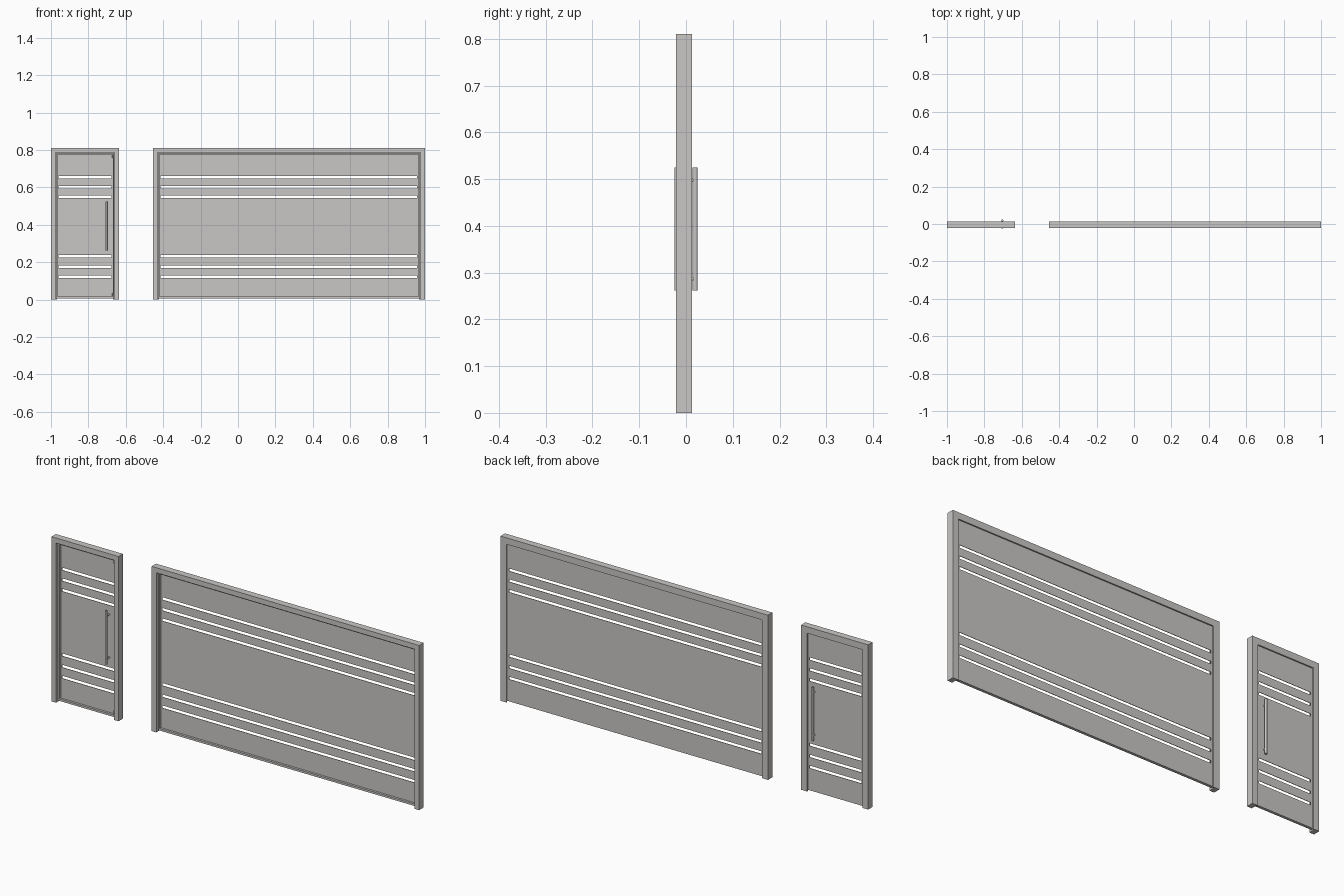
import bpy, bmesh
from mathutils import Matrix, Vector

if "Cube" in bpy.data.objects:
    bpy.data.objects.remove(bpy.data.objects["Cube"])

GREY = bpy.data.materials.new("warm light grey paint")
GREY.diffuse_color = (0.59, 0.575, 0.56, 1)
GREY.use_nodes = True
GREY.node_tree.nodes["Principled BSDF"].inputs["Base Color"].default_value = GREY.diffuse_color


def finish(name, bm):
    bmesh.ops.recalc_face_normals(bm, faces=bm.faces)
    me = bpy.data.meshes.new(name)
    bm.to_mesh(me)
    bm.free()
    me.materials.append(GREY)
    ob = bpy.data.objects.new(name, me)
    bpy.context.collection.objects.link(ob)
    return ob


def extrude_y(bm, faces, depth):
    ext = bmesh.ops.extrude_face_region(bm, geom=faces)
    for v in ext["geom"]:
        if isinstance(v, bmesh.types.BMVert):
            v.co.y += depth


def rod(name, a, b, r):
    a, b = Vector(a), Vector(b)
    d = b - a
    bm = bmesh.new()
    bmesh.ops.create_cone(
        bm, cap_ends=True, segments=20, radius1=r, radius2=r, depth=d.length,
        matrix=Matrix.Translation((a + b) / 2) @ d.to_track_quat('Z', 'Y').to_matrix().to_4x4())
    for f in bm.faces:
        f.smooth = len(f.verts) == 4
    for e in bm.edges:
        e.smooth = all(len(f.verts) == 4 for f in e.link_faces)
    return finish(name, bm)


def arch(name, x0, x1, top, w, y0, y1):
    """Upside-down U profile extruded from y0 to y1."""
    pts = [(x0, 0), (x0, top), (x1, top), (x1, 0),
           (x1 - w, 0), (x1 - w, top - w), (x0 + w, top - w), (x0 + w, 0)]
    bm = bmesh.new()
    f = bm.faces.new([bm.verts.new((x, y0, z)) for x, z in pts])
    extrude_y(bm, [f], y1 - y0)
    return finish(name, bm)


def pierced_sheet(name, xs, zs, y0, y1, is_hole):
    """Grid of cells given by xs and zs, without the hole cells, made solid."""
    bm = bmesh.new()
    grid = [[bm.verts.new((x, y0, z)) for x in xs] for z in zs]
    faces = []
    for r in range(len(zs) - 1):
        for c in range(len(xs) - 1):
            if not is_hole(r, c):
                faces.append(bm.faces.new((grid[r][c], grid[r][c + 1],
                                           grid[r + 1][c + 1], grid[r + 1][c])))
    extrude_y(bm, faces, y1 - y0)
    # Merge the flat cells so that only real edges stay
    bmesh.ops.dissolve_limit(bm, angle_limit=0.01, verts=bm.verts, edges=bm.edges)
    return finish(name, bm)


TOP = 0.81
SLOTS = (0.121, 0.175, 0.231, 0.549, 0.600, 0.653)
HALF = 0.0065


def gate(name, x0, x1):
    # Frame with a stop lip along its back edge
    arch(name + "_frame", x0, x1, TOP, 0.025, -0.021, 0.013)
    arch(name + "_stop", x0 + 0.025, x1 - 0.025, TOP - 0.025, 0.007, 0.0065, 0.013)
    # Thin leaf sheet with open slots
    zs = [0.006] + [z + s * HALF for z in SLOTS for s in (-1, 1)] + [TOP - 0.028]
    pierced_sheet(name + "_leaf", (x0 + 0.027, x0 + 0.041, x1 - 0.042, x1 - 0.027), zs,
                  0.004, 0.0065, lambda r, c: c == 1 and r % 2 == 1)
    # Rim folded forward around the leaf
    pierced_sheet(name + "_leaf_rim", (x0 + 0.027, x0 + 0.034, x1 - 0.034, x1 - 0.027),
                  (0.006, 0.016, TOP - 0.035, TOP - 0.028),
                  -0.007, 0.004, lambda r, c: r == 1 and c == 1)


gate("door", -1.0, -0.635)
gate("wide_gate", -0.455, 1.0)

# Pull handles on both sides of the door
HX = -0.704
for side, s in (("front", -1), ("back", 1)):
    rod(side + "_handle_bar", (HX, s * 0.0195, 0.262), (HX, s * 0.0195, 0.525), 0.0055)
    for z in (0.287, 0.498):
        rod(side + "_handle_mount", (HX, 0.005, z), (HX, s * 0.0195, z), 0.004)

# Small door pivots at top and bottom
for end, z in (("lower", 0.016), ("upper", 0.757)):
    rod(end + "_door_pivot", (-0.673, 0.0, z), (-0.673, 0.0, z + 0.018), 0.004)
